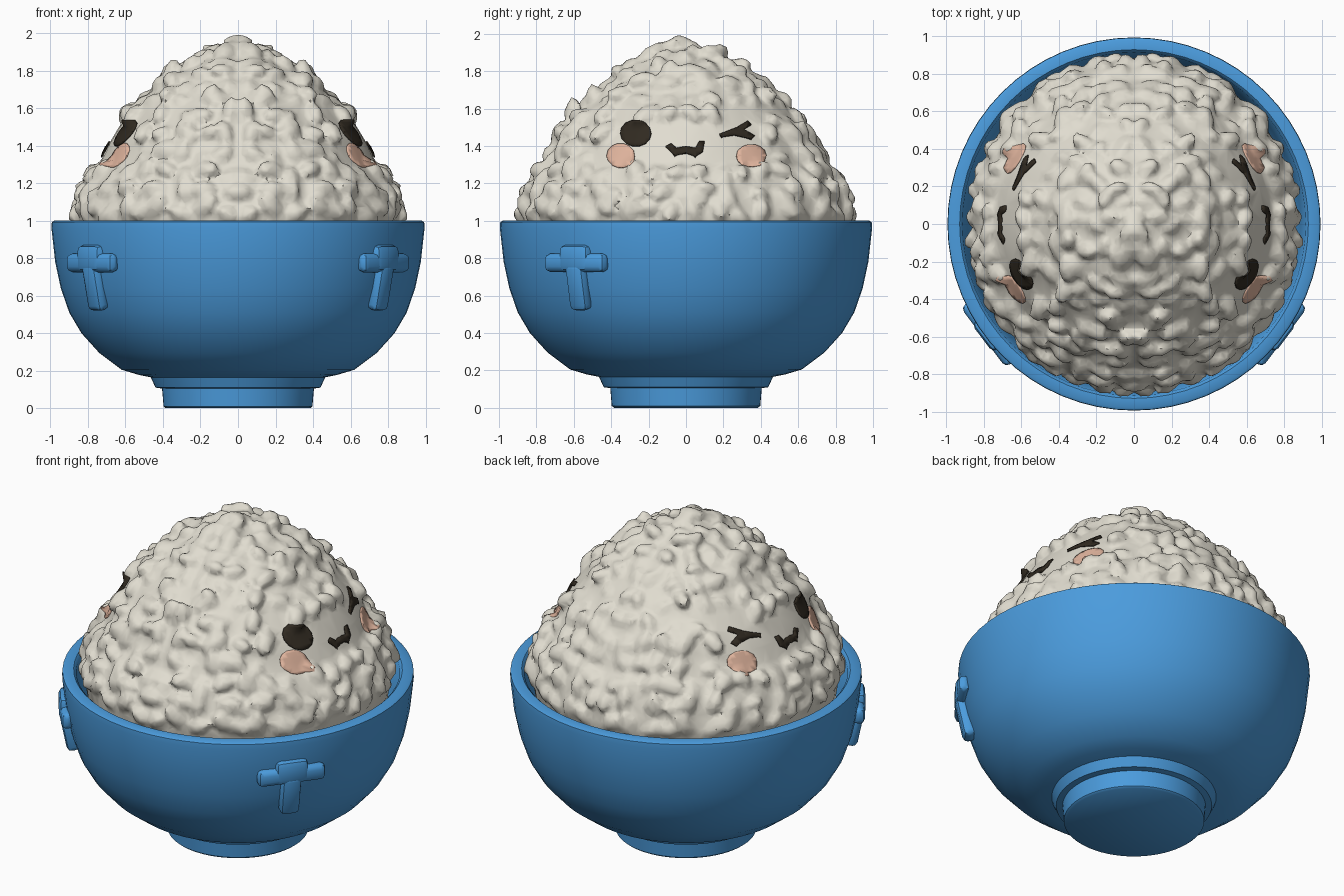
import bpy, bmesh, math, random
from mathutils import Vector, Matrix
from mathutils.bvhtree import BVHTree

random.seed(4)
if "Cube" in bpy.data.objects:
    bpy.data.objects.remove(bpy.data.objects["Cube"])


def material(name, rgb):
    m = bpy.data.materials.new(name)
    m.use_nodes = True
    m.diffuse_color = (*rgb, 1)
    m.node_tree.nodes["Principled BSDF"].inputs["Base Color"].default_value = (*rgb, 1)
    return m


BLUE = material("bowl blue", (0.07, 0.33, 0.72))
RICE = material("rice cream", (0.75, 0.72, 0.63))
DARK = material("seaweed dark", (0.03, 0.023, 0.015))
BLUSH = material("blush peach", (0.75, 0.46, 0.34))


def add_object(name, bm, mat):
    mesh = bpy.data.meshes.new(name)
    bmesh.ops.recalc_face_normals(bm, faces=bm.faces)
    bm.to_mesh(mesh)
    bm.free()
    mesh.materials.append(mat)
    obj = bpy.data.objects.new(name, mesh)
    bpy.context.collection.objects.link(obj)
    return obj


def smooth(obj, degrees):
    bpy.ops.object.select_all(action='DESELECT')
    bpy.context.view_layer.objects.active = obj
    obj.select_set(True)
    bpy.ops.object.shade_smooth_by_angle(angle=math.radians(degrees))


def lathe(bm, profile, steps, y_scale=1.0):
    verts = [bm.verts.new((r, 0, z)) for r, z in profile]
    edges = [bm.edges.new(p) for p in zip(verts, verts[1:])]
    bmesh.ops.spin(bm, geom=verts + edges, cent=(0, 0, 0), axis=(0, 0, 1),
                   angle=math.tau, steps=steps)
    bmesh.ops.remove_doubles(bm, verts=bm.verts, dist=0.0005)
    for v in bm.verts:
        v.co.y *= y_scale


# Bowl with stepped foot and rounded rim
bm = bmesh.new()
lathe(bm, [(0, 0), (0.385, 0), (0.397, 0.01), (0.405, 0.105), (0.44, 0.11), (0.465, 0.165),
           (0.53, 0.178), (0.62, 0.205), (0.74, 0.295), (0.835, 0.4), (0.9, 0.51),
           (0.945, 0.64), (0.975, 0.78), (0.995, 0.96), (0.993, 0.992), (0.98, 1.0),
           (0.93, 1.0), (0.915, 0.985), (0.89, 0.8), (0.8, 0.5), (0.6, 0.3), (0, 0.22)], 64)
bowl = add_object("bowl", bm, BLUE)
smooth(bowl, 40)

# T-shaped relief on both front corners of the bowl
for side, word in ((1, "left"), (-1, "right")):
    bm = bmesh.new()
    blobs = [((0, 0, 0.775), (0.2, 0.035, 0.05), 0),
             ((0, 0, 0.8), (0.095, 0.042, 0.07), 0),
             ((0, 0.02, 0.65), (0.058, 0.04, 0.13), 0.2)]
    for centre, size, tilt in blobs:
        cube = bmesh.ops.create_cube(bm, size=2)
        bmesh.ops.transform(bm, verts=cube["verts"], matrix=Matrix.Translation(centre)
                            @ Matrix.Rotation(tilt, 4, 'X') @ Matrix.Diagonal((*size, 1)))
    bmesh.ops.bevel(bm, geom=bm.edges[:], offset=0.03, segments=2, affect='EDGES', profile=0.5)
    turn = Matrix.Rotation(side * math.radians(53), 4, 'Z')
    bmesh.ops.transform(bm, verts=bm.verts, matrix=turn @ Matrix.Translation((0, -0.972, 0)))
    smooth(add_object(word + "_relief", bm, BLUE), 45)

# Rice mound: a core with rows of grains, mirrored and fused
DOME = [(0.84, 0.82), (0.865, 1.0), (0.85, 1.1), (0.815, 1.2), (0.74, 1.3), (0.695, 1.4),
        (0.635, 1.5), (0.555, 1.6), (0.455, 1.7), (0.335, 1.8), (0.16, 1.9), (0, 1.93)]
STRETCH = 1.025
bm = bmesh.new()
lathe(bm, [(0, 0.82)] + DOME, 48, STRETCH)


def add_grain(point, normal, size):
    spin = Matrix.Rotation(random.uniform(0, math.pi), 4, 'Z')
    tilt = Matrix.Rotation(random.uniform(-0.5, 0.5), 4, 'Y')
    place = Matrix.Translation(point) @ normal.to_track_quat('Z', 'Y').to_matrix().to_4x4()
    shape = Matrix.Diagonal((0.085 * size, 0.052 * size, 0.045, 1))
    for flip in (Matrix(), Matrix.Diagonal((-1, 1, 1, 1))):
        bmesh.ops.create_icosphere(bm, subdivisions=1, radius=1,
                                   matrix=flip @ place @ spin @ tilt @ shape)


def on_face(p):
    return p.x > 0.3 and abs(p.y) < 0.44 and 1.27 < p.z < 1.56


for (r0, z0), (r1, z1) in zip(DOME[1:], DOME[2:]):
    slope = Vector((z1 - z0, r0 - r1)).normalized()
    rows = max(1, round(math.hypot(r1 - r0, z1 - z0) / 0.1))
    for row in range(rows):
        t = (row + 0.5) / rows
        r, z = r0 + (r1 - r0) * t, z0 + (z1 - z0) * t
        count = max(2, round(math.pi * r / 0.125))
        for i in range(count):
            a = math.pi * ((i + random.uniform(0.2, 0.8)) / count - 0.5)
            out = Vector((math.cos(a), math.sin(a) * STRETCH, 0))
            point = out * r + Vector((0, 0, z + random.uniform(-0.03, 0.03)))
            if not on_face(point):
                normal = Vector((out.x * slope.x, out.y * slope.x, slope.y))
                add_grain(point, normal, random.uniform(0.85, 1.2))
add_grain(Vector((0, 0, 1.925)), Vector((0, 0, 1)), 0.9)
mound = add_object("rice_mound", bm, RICE)
remesh = mound.modifiers.new("fuse", 'REMESH')
remesh.mode = 'VOXEL'
remesh.voxel_size = 0.018
thin = mound.modifiers.new("thin", 'DECIMATE')
thin.ratio = 0.3
graph = bpy.context.evaluated_depsgraph_get()
mound.data = bpy.data.meshes.new_from_object(mound.evaluated_get(graph))
mound.modifiers.clear()
smooth(mound, 48)

# Face plates, laid over the mound on both sides
surface = BVHTree.FromPolygons([v.co.copy() for v in mound.data.vertices],
                               [p.vertices[:] for p in mound.data.polygons])


def oval(y, z, ry, rz, sides=14):
    return [(y + ry * math.cos(math.tau * i / sides), z + rz * math.sin(math.tau * i / sides))
            for i in range(sides)]


def plate(name, outline, mat, lift):
    for side, word in ((1, "left"), (-1, "right")):
        bm = bmesh.new()
        bm.faces.new([bm.verts.new((0, y, z)) for y, z in outline])
        # Slice into a fine grid so the plate can follow the grains
        for axis, low, high in ((1, -0.5, 0.5), (2, 1.2, 1.6)):
            normal = Vector((0, axis == 1, axis == 2))
            for k in range(round((high - low) / 0.025)):
                bmesh.ops.bisect_plane(bm, geom=bm.verts[:] + bm.edges[:] + bm.faces[:],
                                       plane_co=normal * (low + 0.025 * k), plane_no=normal)
        for v in bm.verts:
            hit = surface.ray_cast(Vector((2 * side, v.co.y, v.co.z)), Vector((-side, 0, 0)))[0]
            v.co.x = hit.x + side * lift if hit else side * 0.68
        bmesh.ops.triangulate(bm, faces=bm.faces)
        obj = add_object(word + "_" + name, bm, mat)
        for p in obj.data.polygons:
            if p.normal.x * side < 0:
                p.flip()
        solid = obj.modifiers.new("thickness", 'SOLIDIFY')
        solid.thickness = 0.009
        smooth(obj, 60)


plate("open_eye", oval(-0.27, 1.47, 0.083, 0.07), DARK, 0.014)
plate("winking_eye", [(0.18, 1.465), (0.27, 1.5), (0.33, 1.535), (0.35, 1.515), (0.31, 1.49),
                      (0.37, 1.455), (0.35, 1.44), (0.26, 1.46), (0.19, 1.45)], DARK, 0.014)
plate("mouth", [(-0.11, 1.4), (-0.08, 1.415), (-0.05, 1.39), (0, 1.4), (0.05, 1.39),
                (0.07, 1.425), (0.1, 1.425), (0.09, 1.37), (0.05, 1.345), (0, 1.365),
                (-0.06, 1.35)], DARK, 0.014)
plate("front_cheek", oval(-0.35, 1.35, 0.075, 0.065), BLUSH, 0.009)
plate("back_cheek", oval(0.35, 1.35, 0.08, 0.06), BLUSH, 0.009)
